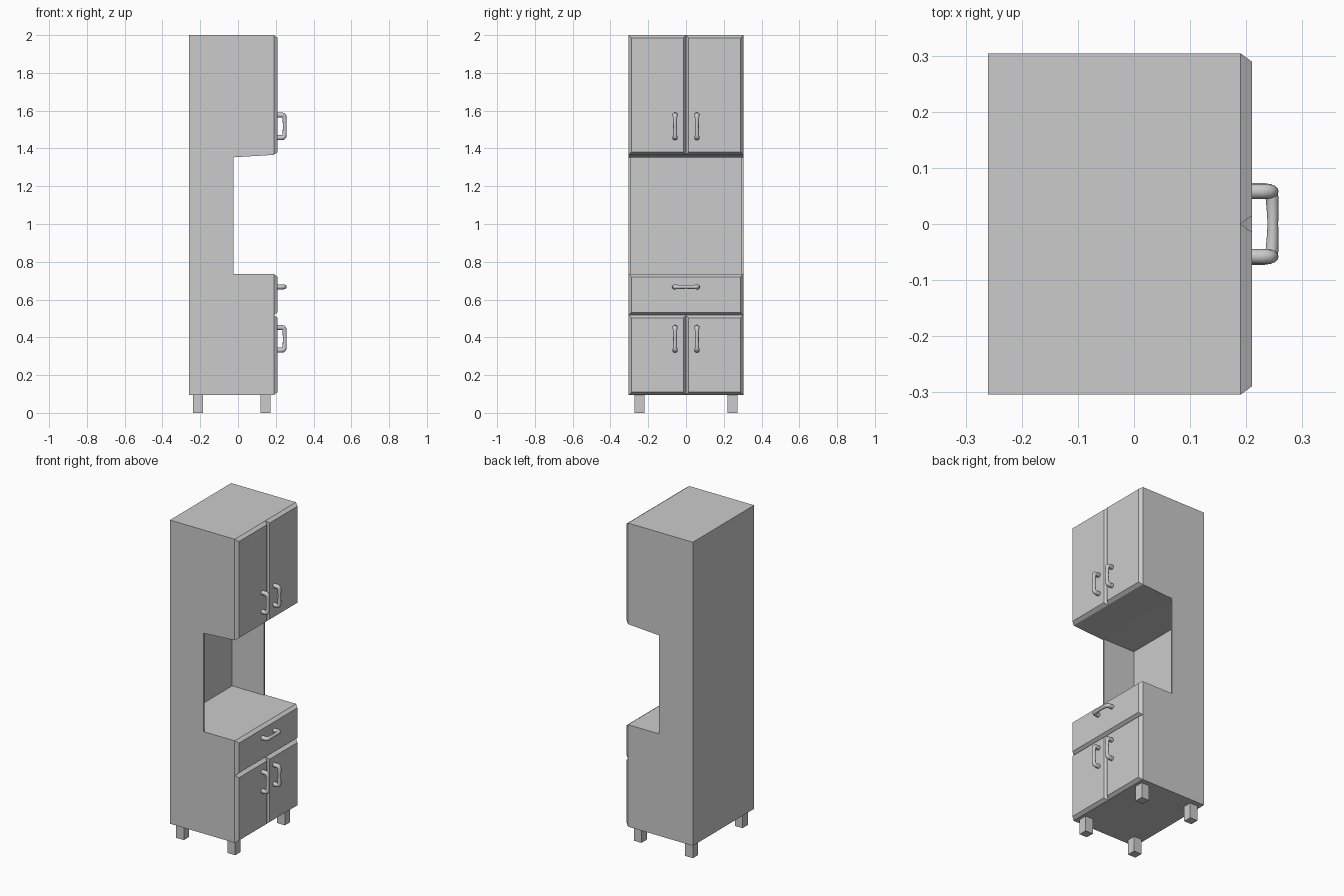
import bpy, bmesh, math

if "Cube" in bpy.data.objects:
    bpy.data.objects.remove(bpy.data.objects["Cube"])

W = 0.304        # half width of the cabinet
FRONT = 0.19     # front plane of the carcass


def add_object(name, bm):
    bmesh.ops.recalc_face_normals(bm, faces=bm.faces)
    mesh = bpy.data.meshes.new(name)
    bm.to_mesh(mesh)
    bm.free()
    obj = bpy.data.objects.new(name, mesh)
    bpy.context.collection.objects.link(obj)
    return obj


# Carcass: C-shaped side profile (x, z) extruded across the width
def carcass():
    bm = bmesh.new()
    profile = [(-0.26, 0.095), (FRONT, 0.095), (FRONT, 0.735), (-0.025, 0.735),
               (-0.025, 1.353), (FRONT, 1.366), (FRONT, 2.0), (-0.26, 2.0)]
    face = bm.faces.new([bm.verts.new((x, -W, z)) for x, z in profile])
    ext = bmesh.ops.extrude_face_region(bm, geom=[face], use_keep_orig=True)
    top = [v for v in ext["geom"] if isinstance(v, bmesh.types.BMVert)]
    bmesh.ops.translate(bm, verts=top, vec=(0, 2 * W, 0))
    # Recess the niche between thin side panels
    for y in (-W + 0.01, W - 0.01):
        bmesh.ops.bisect_plane(bm, geom=bm.verts[:] + bm.edges[:] + bm.faces[:],
                               plane_co=(0, y, 0), plane_no=(0, 1, 0))
    niche = [f for f in bm.faces
             if all(abs(v.co.x + 0.025) < 1e-4 for v in f.verts)
             and abs(f.calc_center_median().y) < 0.1]
    ext = bmesh.ops.extrude_discrete_faces(bm, faces=niche)
    for f in ext["faces"]:
        bmesh.ops.translate(bm, verts=f.verts[:], vec=(-0.221, 0, 0))
    return add_object("carcass", bm)


# Door or drawer front: panel with chamfered edges
def panel(name, y0, y1, z0, z1, c=0.0145, t=0.02):
    bm = bmesh.new()

    def ring(x, d):
        return [bm.verts.new((x, y, z)) for y, z in
                ((y0 + d, z0 + d), (y1 - d, z0 + d), (y1 - d, z1 - d), (y0 + d, z1 - d))]
    base, face = ring(FRONT, 0), ring(FRONT + t, c)
    bm.faces.new(base)
    bm.faces.new(face)
    for i in range(4):
        j = (i + 1) % 4
        bm.faces.new((base[i], base[j], face[j], face[i]))
    return add_object(name, bm)


def block(name, x, y, z, size):
    bm = bmesh.new()
    bmesh.ops.create_cube(bm, size=1)
    bmesh.ops.scale(bm, verts=bm.verts, vec=size)
    bmesh.ops.translate(bm, verts=bm.verts, vec=(x, y, z))
    return add_object(name, bm)


# Bow handle: swept tube, thicker at the two ends (lies along y)
def handle():
    half = [(-0.005, 0.060, 0.0135), (0.018, 0.060, 0.0135), (0.029, 0.0585, 0.0135),
            (0.034, 0.054, 0.0125), (0.036, 0.047, 0.0115), (0.037, 0.025, 0.0105)]
    path = half + [(0.0375, 0, 0.0095)] + [(x, -y, r) for x, y, r in reversed(half)]
    curve = bpy.data.curves.new("drawer_handle", "CURVE")
    curve.dimensions = "3D"
    curve.bevel_depth = 1.0
    curve.bevel_resolution = 4
    curve.use_fill_caps = True
    spline = curve.splines.new("POLY")
    spline.points.add(len(path) - 1)
    for p, (x, y, r) in zip(spline.points, path):
        p.co = (x, y, 0, 1)
        p.radius = r
    obj = bpy.data.objects.new("drawer_handle", curve)
    bpy.context.collection.objects.link(obj)
    bpy.context.view_layer.objects.active = obj
    obj.select_set(True)
    bpy.ops.object.convert(target="MESH")
    obj = bpy.context.view_layer.objects.active
    bpy.ops.object.shade_smooth_by_angle(angle=math.radians(50))
    return obj


carcass()

# Drawer front and handle
panel("drawer_front", -W, W, 0.518, 0.735)
bow = handle()
bow.location = (FRONT + 0.02, 0, 0.667)

# Upper and lower door pairs with upright handles
for level, z0, z1, hz in (("lower", 0.095, 0.518, 0.392), ("upper", 1.366, 2.0, 1.517)):
    for side, s in (("left", -1), ("right", 1)):
        y0, y1 = sorted((0, s * W))
        panel(f"{level}_{side}_door", y0, y1, z0, z1)
        h = bow.copy()
        h.name = f"{level}_{side}_handle"
        h.location = (FRONT + 0.02, s * 0.058, hz)
        h.rotation_euler = (math.pi / 2, 0, 0)
        bpy.context.collection.objects.link(h)

# Four square feet
for fb, x in (("back", -0.212), ("front", 0.145)):
    for side, y in (("left", -0.246), ("right", 0.246)):
        block(f"{fb}_{side}_foot", x, y, 0.0475, (0.053, 0.053, 0.095))
